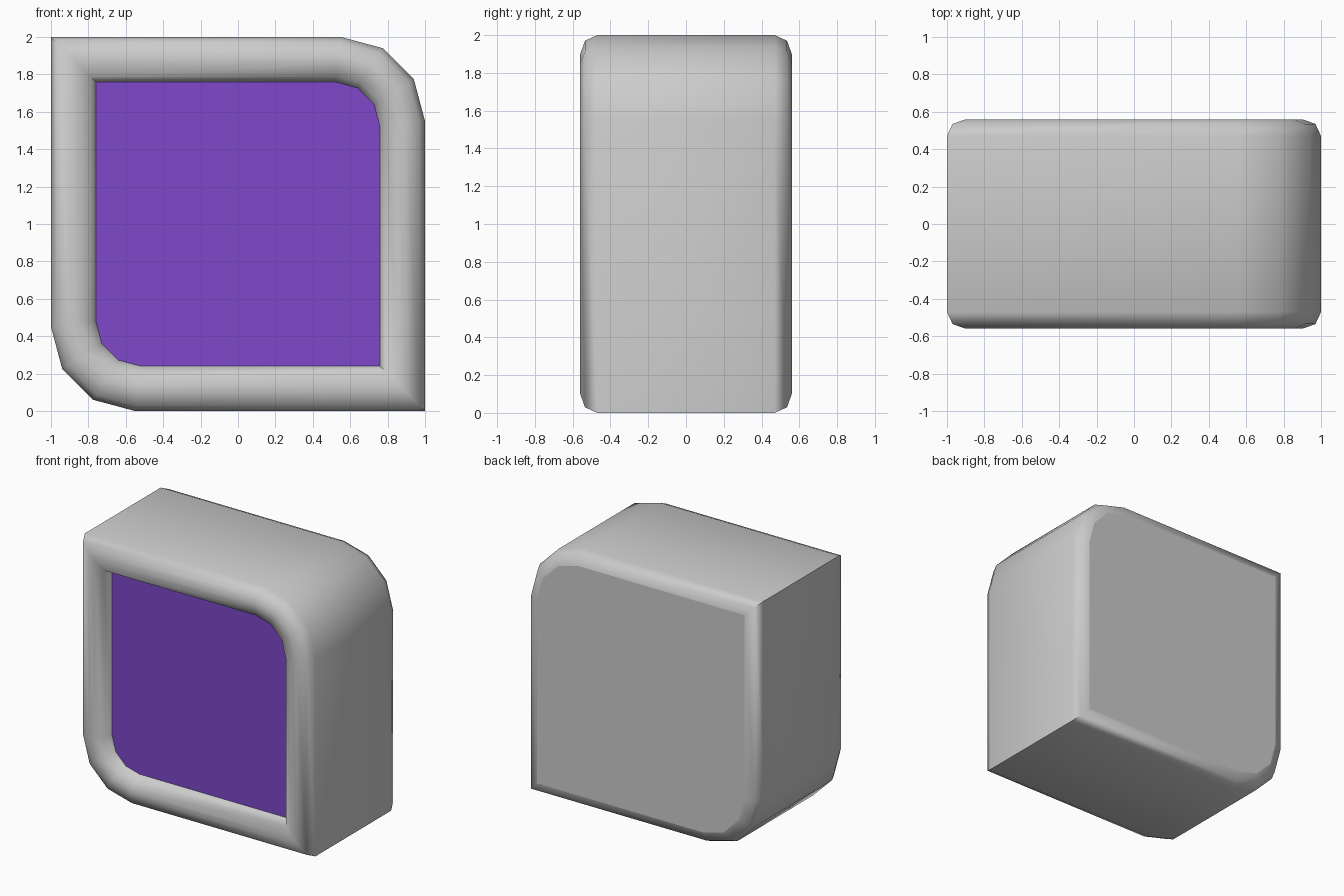
import bpy, bmesh
from math import cos, sin, pi, radians

if "Cube" in bpy.data.objects:
    bpy.data.objects.remove(bpy.data.objects["Cube"])


def outline(inset, y):
    """Square loop with two opposite rounded corners and two sharp ones."""
    h = 1 - inset
    r = 0.45 - 0.875 * inset
    half = [(-h, h)]
    for i in range(4):
        a = pi / 2 - i * pi / 6
        half.append((h - r + r * cos(a), h - r + r * sin(a)))
    pts = half + [(-x, -z) for x, z in half]
    return [(x, y, z + 1) for x, z in pts]


def make_object(name, loops, cap_last):
    bm = bmesh.new()
    rings = [[bm.verts.new(p) for p in loop] for loop in loops]
    n = len(rings[0])
    for a, b in zip(rings, rings[1:]):
        for i in range(n):
            j = (i + 1) % n
            bm.faces.new((a[i], a[j], b[j], b[i]))
    cap = bm.faces.new(rings[-1]) if cap_last else None
    bm.normal_update()
    for f in bm.faces:
        f.smooth = True
    for e in bm.edges:
        if len(e.link_faces) == 2:
            e.smooth = e.calc_face_angle() < radians(50) and cap not in e.link_faces
    mesh = bpy.data.meshes.new(name)
    bm.to_mesh(mesh)
    bm.free()
    obj = bpy.data.objects.new(name, mesh)
    bpy.context.collection.objects.link(obj)
    return obj


# casing: rounded front rim, straight sides, bevelled back (inset, y)
profile = [(0.24, -0.475), (0.21, -0.535), (0.14, -0.56), (0.10, -0.56),
           (0.03, -0.535), (0, -0.47), (0, 0.47), (0.03, 0.535), (0.10, 0.56)]
casing = make_object("casing", [outline(d, y) for d, y in profile], True)
bm = bmesh.new()
bm.from_mesh(casing.data)
bmesh.ops.recalc_face_normals(bm, faces=bm.faces)
bm.to_mesh(casing.data)
bm.free()

# recessed screen, facing the front
screen = make_object("screen", [outline(0.24, -0.475)], True)
if screen.data.polygons[0].normal.y > 0:
    screen.data.flip_normals()
mat = bpy.data.materials.new("purple")
mat.diffuse_color = (0.21, 0.065, 0.58, 1)
mat.use_nodes = True
mat.node_tree.nodes["Principled BSDF"].inputs["Base Color"].default_value = mat.diffuse_color
screen.data.materials.append(mat)
